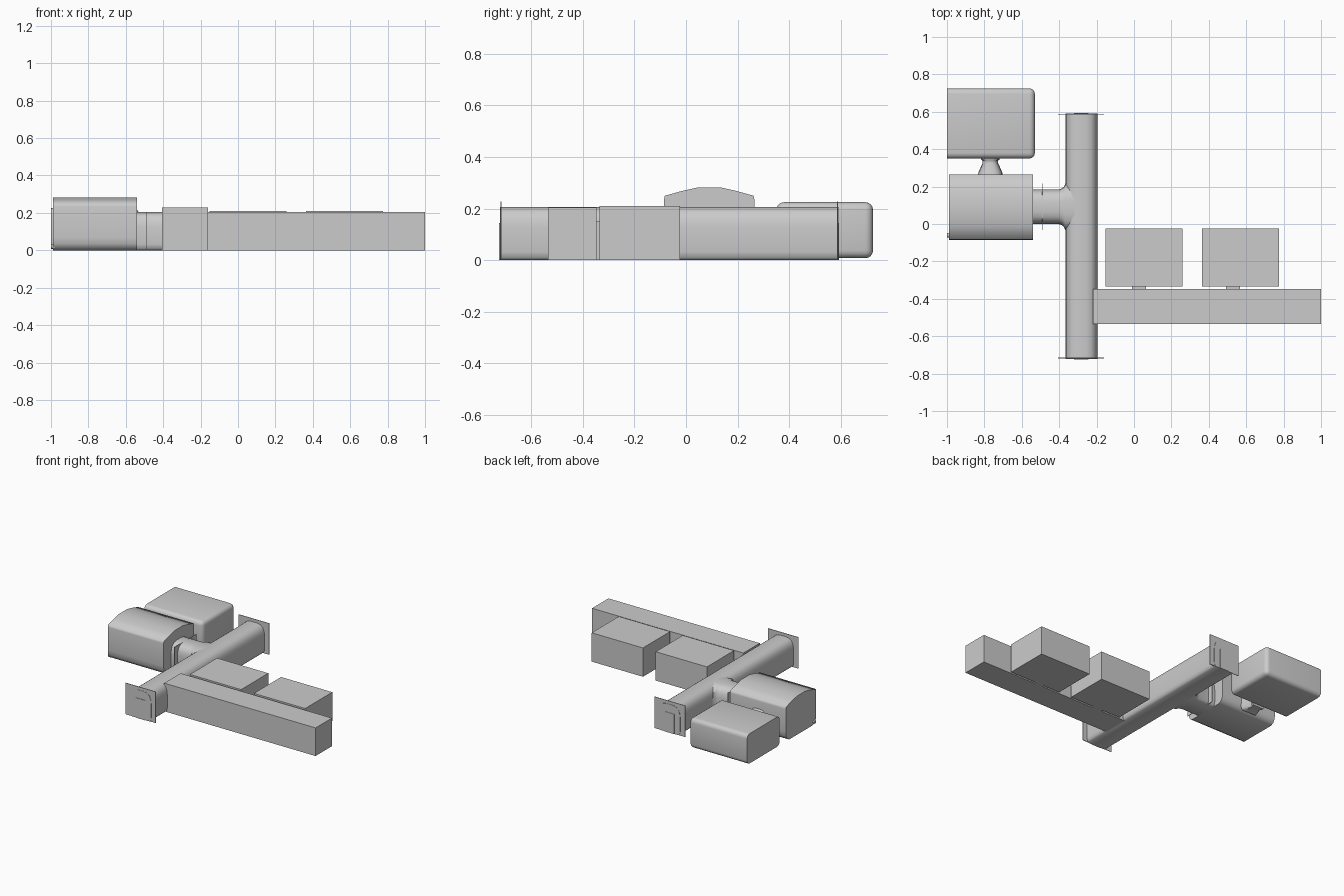
import bpy, bmesh, math
from mathutils import Vector

if "Cube" in bpy.data.objects:
    bpy.data.objects.remove(bpy.data.objects["Cube"])

grey = bpy.data.materials.new("light_grey")
grey.diffuse_color = (0.6, 0.6, 0.6, 1)
grey.use_nodes = True
grey.node_tree.nodes["Principled BSDF"].inputs["Base Color"].default_value = grey.diffuse_color


def finish(name, bm, angle=None):
    bmesh.ops.recalc_face_normals(bm, faces=bm.faces)
    me = bpy.data.meshes.new(name)
    bm.to_mesh(me)
    bm.free()
    me.materials.append(grey)
    ob = bpy.data.objects.new(name, me)
    bpy.context.collection.objects.link(ob)
    if angle:
        bpy.ops.object.select_all(action='DESELECT')
        ob.select_set(True)
        bpy.context.view_layer.objects.active = ob
        bpy.ops.object.shade_smooth_by_angle(angle=math.radians(angle))
    return ob


def box(name, x0, x1, y0, y1, z0, z1, bevel=None, angle=None):
    """Box; bevel is (width, rule choosing edges by their midpoint)."""
    bm = bmesh.new()
    bmesh.ops.create_cube(bm, size=1)
    for v in bm.verts:
        v.co = Vector((x1 if v.co.x > 0 else x0,
                       y1 if v.co.y > 0 else y0,
                       z1 if v.co.z > 0 else z0))
    if bevel:
        edges = [e for e in bm.edges
                 if bevel[1]((e.verts[0].co + e.verts[1].co) / 2)]
        bmesh.ops.bevel(bm, geom=edges, offset=bevel[0], segments=4,
                        profile=0.5, affect='EDGES')
    return finish(name, bm, angle)


def mirrored(half):
    return half + [(-u, v) for u, v in reversed(half)]


def arch(hw, h):
    """Tunnel section with tucked floor and rounded crown."""
    half = [(0.82, 0), (0.95, 0.05), (1, 0.16), (1, 0.62), (0.95, 0.78),
            (0.82, 0.9), (0.6, 0.97), (0.3, 1)]
    return mirrored([(u * hw, v * h) for u, v in half])


def loft(name, axis, centre, sections, angle=50):
    """Join (position, profile) sections along x or y."""
    bm = bmesh.new()
    rings = []
    for pos, prof in sections:
        rings.append([bm.verts.new((pos, centre + u, v) if axis == 'x'
                                   else (centre + u, pos, v))
                      for u, v in prof])
    n = len(rings[0])
    for a, b in zip(rings, rings[1:]):
        for i in range(n):
            j = (i + 1) % n
            bm.faces.new((a[i], a[j], b[j], b[i]))
    bm.faces.new(rings[0])
    bm.faces.new(rings[-1])
    return finish(name, bm, angle)


# Main tunnel and its filleted west branch
CX = -0.281
loft("main_tunnel", 'y', CX, [(-0.72, arch(0.086, 0.206)),
                              (0.59, arch(0.086, 0.206))])
loft("branch_tunnel", 'x', 0.092,
     [(x, arch(hw, 0.204)) for x, hw in
      [(-0.55, 0.092), (-0.405, 0.092), (-0.388, 0.097), (-0.375, 0.107),
       (-0.367, 0.125), (-0.30, 0.125)]])

# End walls of the main tunnel with arch relief and door plates
for tag, y, s in (("front", -0.717, -1), ("back", 0.587, 1)):
    box(tag + "_end_wall", -0.405, -0.16, y - 0.002, y + 0.002, 0, 0.228)
    loft(tag + "_arch_plate", 'y', CX,
         [(y, arch(0.086, 0.206)), (y + s * 0.004, arch(0.086, 0.206))])
    box(tag + "_door", -0.321, -0.244, y, y + s * 0.007, 0, 0.145)

# Partition wall across the branch
box("branch_wall", -0.492, -0.488, -0.033, 0.217, 0, 0.203)

# Room with a shallow pitched roof
loft("domed_room", 'x', 0.09,
     [(x, mirrored([(0.135, 0), (0.158, 0.012), (0.171, 0.035),
                    (0.175, 0.07), (0.175, 0.235), (0.172, 0.25),
                    (0.10, 0.27), (0.045, 0.282)]))
      for x in (-0.99, -0.54)], 80)

# Rear room: rounded everywhere except the flat west end
box("rear_room", -1.0, -0.53, 0.35, 0.725, 0.008, 0.225,
    (0.03, lambda m: m.x > -0.99), 50)

# Flared link between the two rooms
loft("room_link", 'y', -0.768,
     [(y, arch(hw, h)) for y, hw, h in
      [(0.26, 0.066, 0.18), (0.275, 0.064, 0.178), (0.325, 0.042, 0.162),
       (0.34, 0.042, 0.162), (0.345, 0.05, 0.166), (0.36, 0.05, 0.166)]])

# Small pipe at the outer wall of the domed room
bm = bmesh.new()
bmesh.ops.create_cone(bm, cap_ends=True, segments=12, radius1=0.012,
                      radius2=0.012, depth=0.02)
for v in bm.verts:
    v.co = Vector((v.co.z - 0.989, v.co.x - 0.06, v.co.y + 0.02))
finish("wall_pipe", bm, 40)

# Square east corridor with two box rooms and their short links
box("east_corridor", -0.22, 1.0, -0.535, -0.347, 0, 0.205)
for i, x in enumerate((-0.153, 0.363)):
    box(f"box_room_{i + 1}", x, x + 0.413, -0.335, -0.023, 0, 0.21)
    mid = x + (0.18 if i == 0 else 0.167)
    box(f"box_room_link_{i + 1}", mid - 0.038, mid + 0.038,
        -0.35, -0.33, 0, 0.15)
